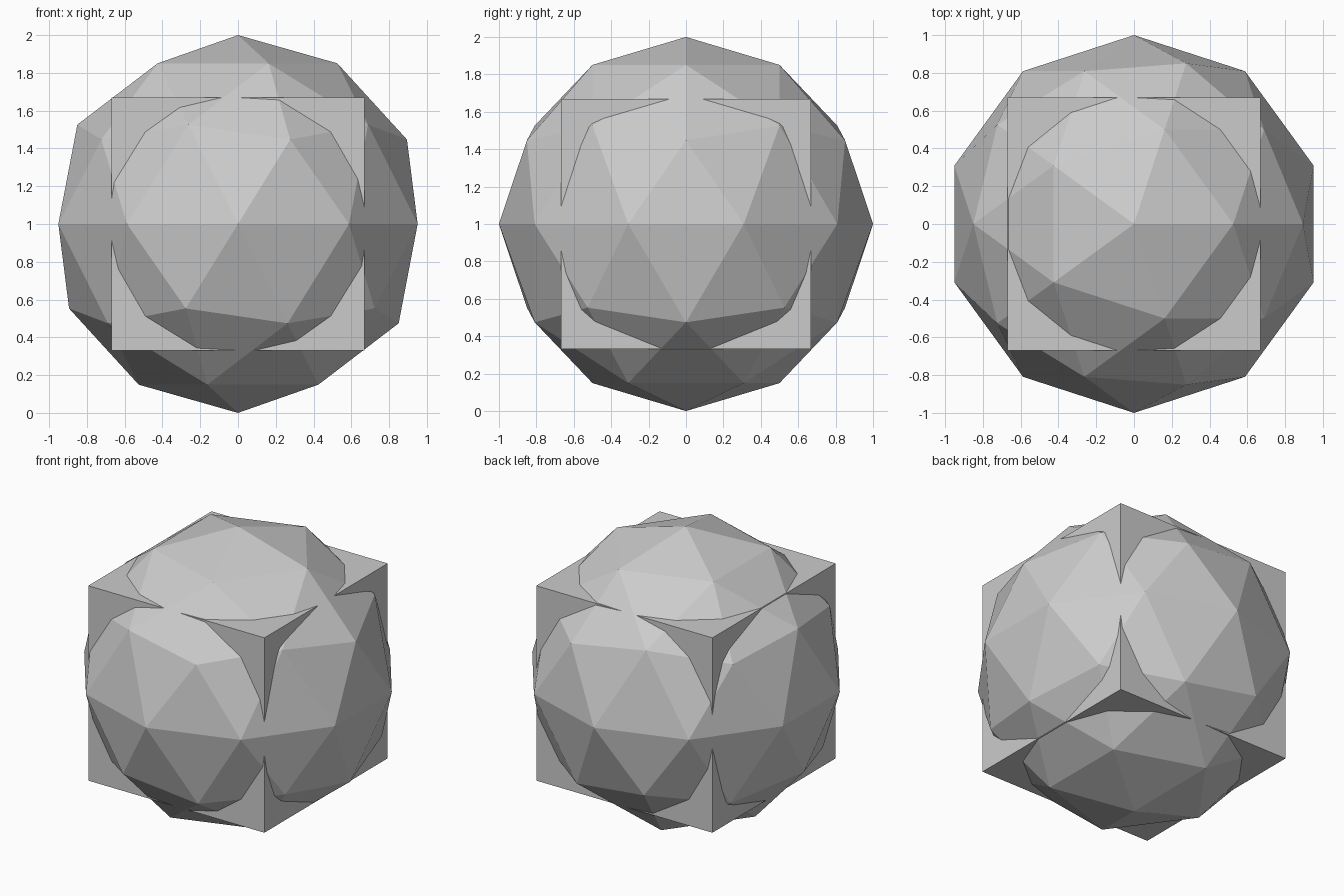
import bpy

if "Cube" in bpy.data.objects:
    bpy.data.objects.remove(bpy.data.objects["Cube"])

CENTRE = (0, 0, 1)

# Faceted ball, standing on the ground with a vertex at each pole
bpy.ops.mesh.primitive_ico_sphere_add(subdivisions=2, radius=1, location=CENTRE)
bpy.context.object.name = "faceted_ball"

# Cube sharing the ball's centre, its corners poking through the facets
bpy.ops.mesh.primitive_cube_add(size=1.337, location=CENTRE)
bpy.context.object.name = "cube"
